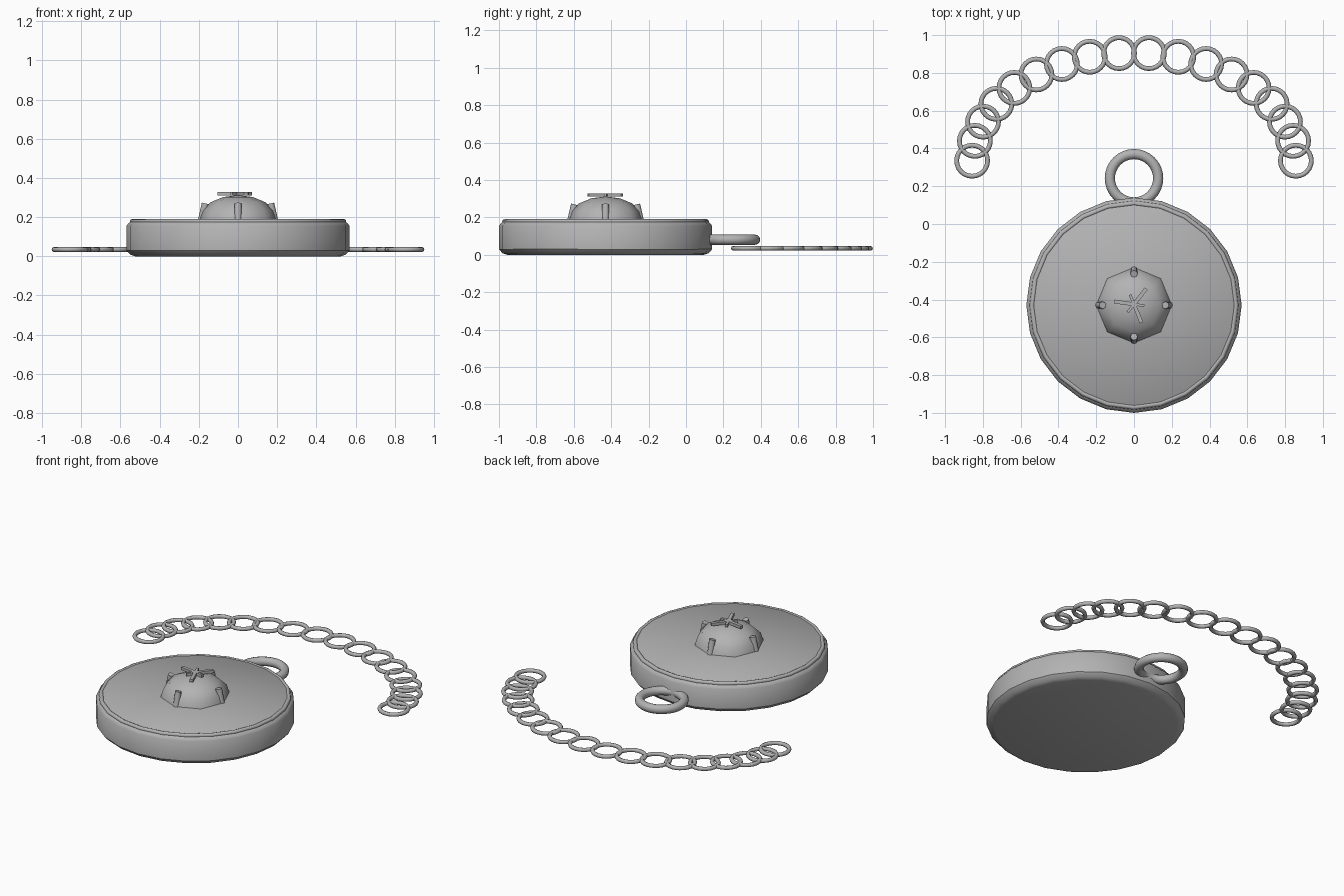
import bpy, bmesh, math
from mathutils import Vector

cube = bpy.data.objects.get("Cube")
if cube:
    bpy.data.objects.remove(cube, do_unlink=True)

CENTER_Y = -0.43
TOP = 0.187

metal = bpy.data.materials.new("grey metal")
metal.use_nodes = True
GREY = (0.45, 0.45, 0.45, 1)
metal.diffuse_color = GREY
metal.node_tree.nodes["Principled BSDF"].inputs["Base Color"].default_value = GREY


def finish(obj, name, angle=50):
    obj.name = name
    obj.data.materials.append(metal)
    bpy.ops.object.select_all(action='DESELECT')
    obj.select_set(True)
    bpy.context.view_layer.objects.active = obj
    if angle:
        bpy.ops.object.shade_smooth_by_angle(angle=math.radians(angle))
    return obj


def lathe(name, profile, sides, location, angle):
    """Spin a (radius, height) profile around the vertical axis."""
    bm = bmesh.new()
    verts = [bm.verts.new((r, 0, z)) for r, z in profile]
    edges = [bm.edges.new(pair) for pair in zip(verts, verts[1:])]
    bmesh.ops.spin(bm, geom=verts + edges, cent=(0, 0, 0), axis=(0, 0, 1),
                   angle=math.tau, steps=sides)
    bmesh.ops.remove_doubles(bm, verts=bm.verts, dist=0.0005)
    bmesh.ops.recalc_face_normals(bm, faces=bm.faces)
    mesh = bpy.data.meshes.new(name)
    bm.to_mesh(mesh)
    bm.free()
    obj = bpy.data.objects.new(name, mesh)
    obj.location = location
    bpy.context.collection.objects.link(obj)
    return finish(obj, name, angle)


def ring(name, location, major, minor, sides, tube_sides):
    bpy.ops.mesh.primitive_torus_add(location=location, major_radius=major,
                                     minor_radius=minor, major_segments=sides,
                                     minor_segments=tube_sides)
    return finish(bpy.context.object, name, 80)


# Round pendant body with softened edges, and its raised rim
lathe("pendant_body",
      [(0, 0), (0.525, 0), (0.55, 0.008), (0.57, 0.03), (0.57, 0.155),
       (0.56, 0.168), (0.535, TOP), (0, TOP)],
      24, (0, CENTER_Y, 0), 40)
ring("pendant_rim", (0, CENTER_Y, 0.178), 0.54, 0.013, 24, 8)

# Eight-sided domed stone
dome = [(0.2 * math.cos(a), 0.125 * math.sin(a))
        for a in (i * math.pi / 8 for i in range(5))]
lathe("domed_stone", [(0, 0)] + dome, 8, (0, CENTER_Y, TOP), 50)

# Four prongs leaning in against the stone
for i, side in enumerate(("left", "back", "right", "front")):
    a = i * math.pi / 2
    out = Vector((math.cos(a), math.sin(a), 0))
    low = out * 0.186 + Vector((0, CENTER_Y, TOP - 0.005))
    high = out * 0.166 + Vector((0, CENTER_Y, 0.27))
    bpy.ops.mesh.primitive_cylinder_add(vertices=8, radius=0.019,
                                        depth=(high - low).length,
                                        location=(low + high) / 2)
    prong = bpy.context.object
    prong.rotation_euler = (high - low).to_track_quat('Z', 'Y').to_euler()
    finish(prong, "prong_" + side)

# Star of long and short bars on top of the stone
for i in range(6):
    a = math.radians(52 + 60 * i)
    length = 0.055 if i % 2 else 0.105
    bpy.ops.mesh.primitive_cube_add(size=1, location=(
        math.cos(a) * length / 2, CENTER_Y + 0.005 + math.sin(a) * length / 2, 0.32))
    bar = bpy.context.object
    bar.scale = (length, 0.014 if i % 2 else 0.02, 0.018)
    bar.rotation_euler.z = a
    finish(bar, f"star_bar_{i + 1}", 0)

# Hanging loop at the back of the pendant
ring("hanging_loop", (0, 0.242, 0.081), 0.128, 0.027, 32, 12)

# Chain of flat overlapping links along a half ellipse
LINKS = 18
for i in range(LINKS):
    t = math.pi * i / (LINKS - 1)
    ring(f"chain_link_{i + 1}",
         (0.857 * math.cos(t), 0.335 + 0.572 * math.sin(t), 0.035),
         0.082, 0.0125, 24, 8)
